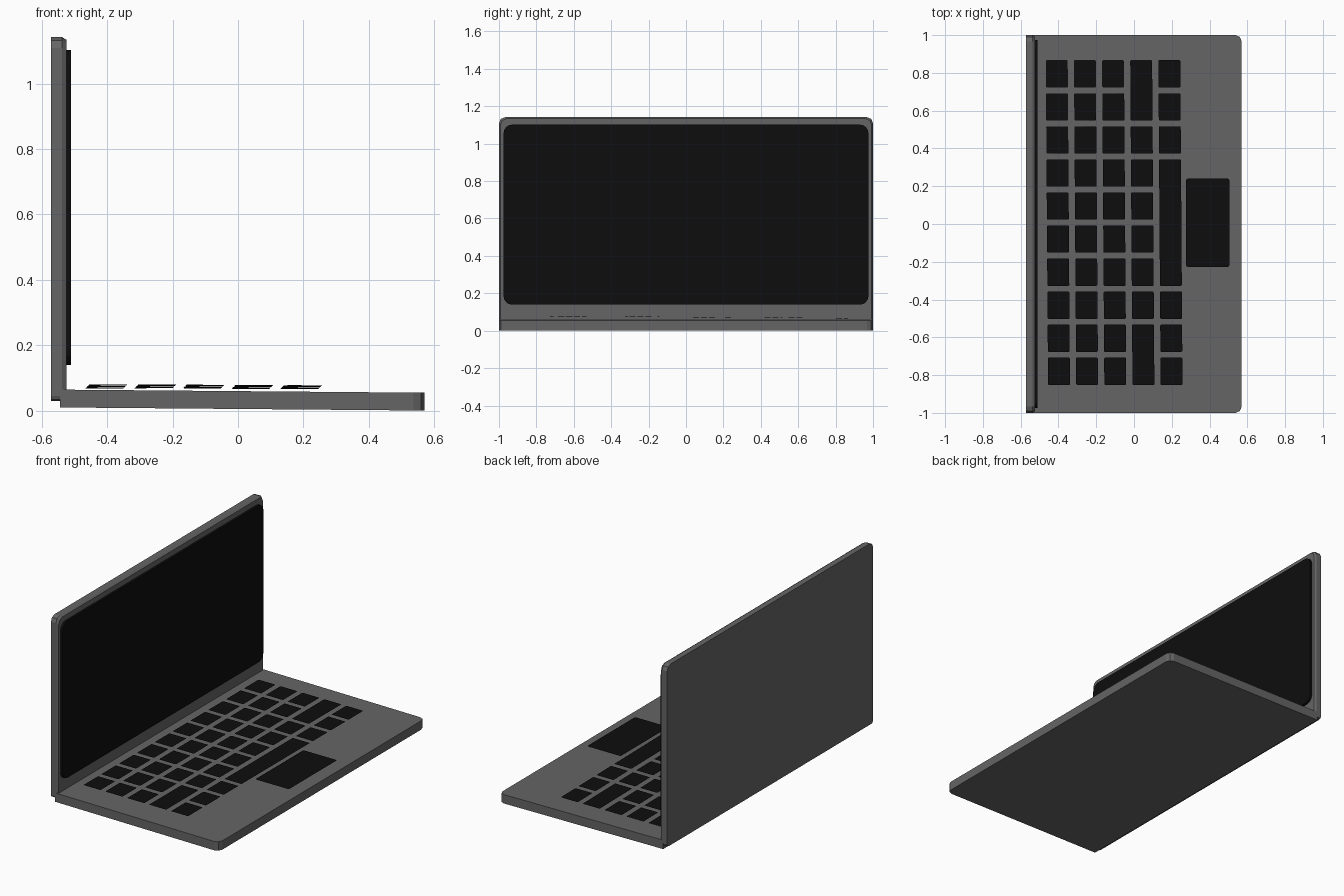
import bpy, bmesh, math
from mathutils import Matrix, Vector

if "Cube" in bpy.data.objects:
    bpy.data.objects.remove(bpy.data.objects["Cube"])


def material(name, v):
    m = bpy.data.materials.new(name)
    m.diffuse_color = (v, v, v, 1)
    m.use_nodes = True
    m.node_tree.nodes["Principled BSDF"].inputs["Base Color"].default_value = m.diffuse_color
    return m


GREY = material("grey_shell", 0.13)
BLACK = material("black_glass", 0.004)


def rounded(u0, u1, v0, v1, radii, steps=2):
    """Rectangle outline; radii for corners (u0v0, u1v0, u1v1, u0v1)."""
    pts = []
    corners = [(u0, v0, 1, 1), (u1, v0, -1, 1), (u1, v1, -1, -1), (u0, v1, 1, -1)]
    for i, ((u, v, su, sv), r) in enumerate(zip(corners, radii)):
        if r == 0:
            pts.append((u, v))
            continue
        for k in range(steps + 1):
            a = math.pi + (i + k / steps) * math.pi / 2
            pts.append((u + su * r + r * math.cos(a), v + sv * r + r * math.sin(a)))
    return pts


def loft(name, loops, mat):
    """Closed solid through stacked loops; a single loop gives a flat sheet."""
    bm = bmesh.new()
    rings = [[bm.verts.new(p) for p in loop] for loop in loops]
    for a, b in zip(rings, rings[1:]):
        for i in range(len(a)):
            j = (i + 1) % len(a)
            bm.faces.new((a[i], a[j], b[j], b[i]))
    bm.faces.new(rings[-1])
    if len(rings) > 1:
        bm.faces.new(rings[0][::-1])
        bmesh.ops.recalc_face_normals(bm, faces=bm.faces)
    me = bpy.data.meshes.new(name)
    bm.to_mesh(me)
    bm.free()
    me.materials.append(mat)
    ob = bpy.data.objects.new(name, me)
    bpy.context.collection.objects.link(ob)
    return ob


# Keyboard base, sloping slightly down to the front
base = rounded(-0.545, 0.57, -1, 1, (0, 0.033, 0.033, 0))
slope = lambda x, z: z - 0.0095 * (x + 0.545) / 1.115
loft("keyboard_base", [[(x, y, slope(x, z)) for x, y in base] for z in (0.0105, 0.0145, 0.065)][::2], GREY)

# Lid with a chamfered rim on the screen side
def lid_loop(x, d):
    o = rounded(-1 + d, 1 - d, 0.03 + d, 1.143 - d, (0.015, 0.015, 0.033, 0.033))
    return [(x, y, z) for y, z in o]

loft("screen_lid", [lid_loop(-0.572, 0), lid_loop(-0.538, 0), lid_loop(-0.525, 0.008)], GREY)

# Raised screen panel
panel = rounded(-0.975, 0.975, 0.14, 1.103, (0.045,) * 4, 4)
loft("screen_panel", [[(x, y, z) for y, z in panel] for x in (-0.525, -0.51)], BLACK)

# Keys: flat sheets just above the base, the whole set turned very slightly
PITCH, HALF_Y, HALF_X = 0.175, 0.072, 0.058
merged = {3: [(0, 1), (8, 9)], 4: [(3, 6)]}
for col in range(5):
    cx = -0.403 + 0.149 * col
    runs = list(merged.get(col, []))
    used = {i for a, b in runs for i in range(a, b + 1)}
    runs += [(i, i) for i in range(10) if i not in used]
    for a, b in sorted(runs):
        y1, y0 = 0.795 - PITCH * a + HALF_Y, 0.795 - PITCH * b - HALF_Y
        o = rounded(cx - HALF_X, cx + HALF_X, y0, y1, (0.004,) * 4, 1)
        loft(f"key_{col}_{a}", [[(x - 0.007 * y, y, 0.0745 - 0.007 * y - 0.002 * (x + 0.4)) for x, y in o]], BLACK)

# Trackpad sheet
pad = rounded(0.276, 0.505, -0.227, 0.241, (0.01,) * 4, 2)
loft("trackpad", [[(x, y, 0.0725) for x, y in pad]], BLACK)

# Rest the laptop on the ground
low = min(v.co.z for o in bpy.data.objects for v in o.data.vertices)
for o in bpy.data.objects:
    o.data.transform(Matrix.Translation(Vector((0, 0, -low))))
